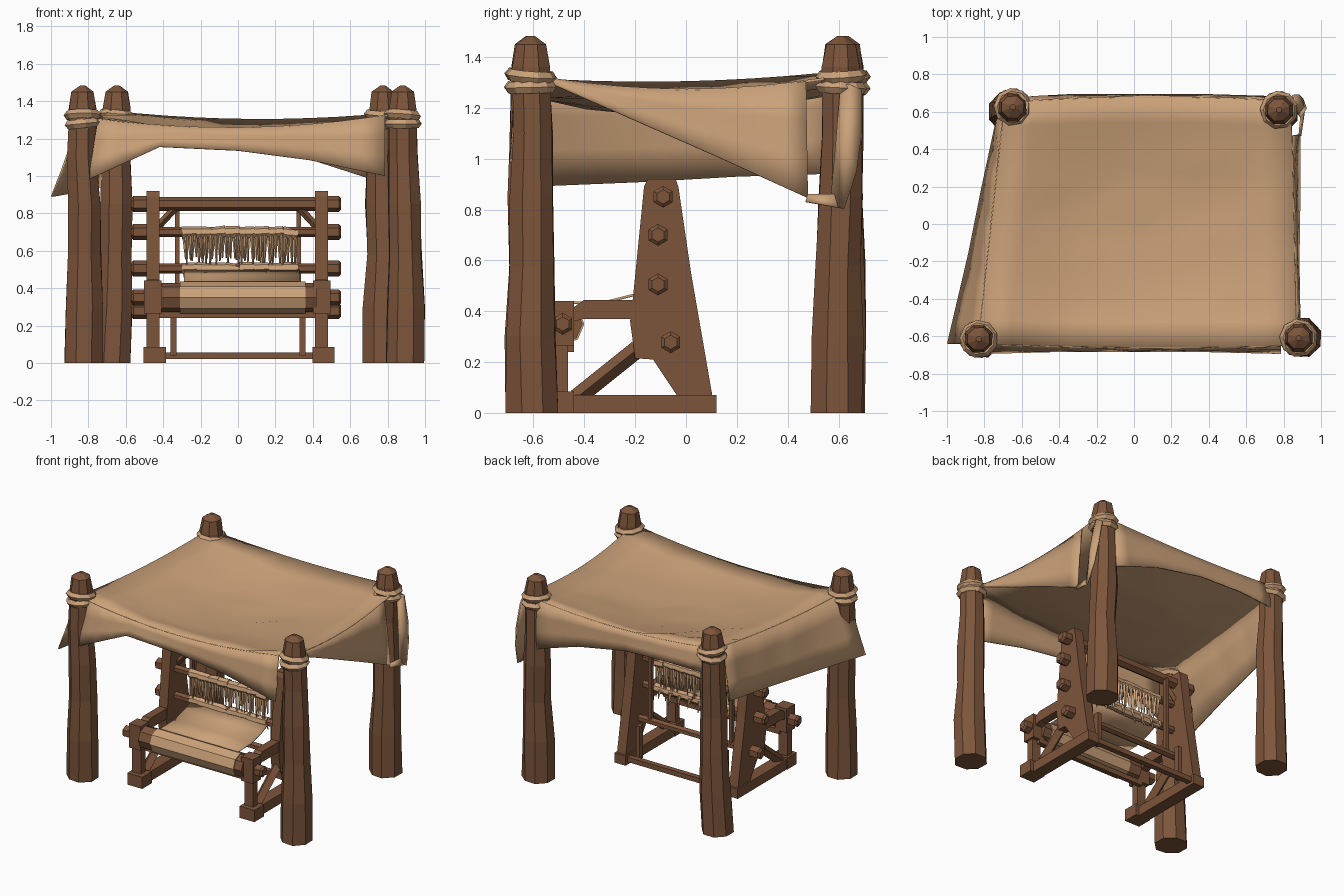
import bpy, bmesh, math, random
from mathutils import Vector, Matrix

if "Cube" in bpy.data.objects:
    bpy.data.objects.remove(bpy.data.objects["Cube"])
random.seed(4)

def material(name, col):
    m = bpy.data.materials.new(name)
    m.diffuse_color = (*col, 1)
    m.use_nodes = True
    m.node_tree.nodes["Principled BSDF"].inputs["Base Color"].default_value = m.diffuse_color
    return m
WOOD = material("brown wood", (0.205, 0.091, 0.044))
CLOTH = material("tan cloth", (0.60, 0.36, 0.193))

def finish(bm, name, mat, smooth=False):
    bmesh.ops.recalc_face_normals(bm, faces=bm.faces)
    me = bpy.data.meshes.new(name)
    bm.to_mesh(me)
    bm.free()
    me.materials.append(mat)
    for p in me.polygons:
        p.use_smooth = smooth
    ob = bpy.data.objects.new(name, me)
    bpy.context.collection.objects.link(ob)
    return ob

def loft(rings, name, mat):
    bm = bmesh.new()
    rs = [[bm.verts.new(p) for p in r] for r in rings]
    n = len(rs[0])
    for a, b in zip(rs, rs[1:]):
        for i in range(n):
            bm.faces.new((a[i], a[(i + 1) % n], b[(i + 1) % n], b[i]))
    bm.faces.new(rs[0])
    bm.faces.new(rs[-1])
    return finish(bm, name, mat)

def bar(name, p, q, r, n=6, mat=WOOD, r2=None):
    p, q = Vector(p), Vector(q)
    d = q - p
    bm = bmesh.new()
    bmesh.ops.create_cone(bm, cap_ends=True, segments=n, radius1=r, radius2=r if r2 is None else r2, depth=d.length,
                          matrix=Matrix.Translation((p + q) / 2) @ d.to_track_quat('Z', 'Y').to_matrix().to_4x4())
    return finish(bm, name, mat)

def box(name, x0, x1, y0, y1, z0, z1, mat=WOOD):
    bm = bmesh.new()
    bmesh.ops.create_cube(bm, size=1)
    for v in bm.verts:
        v.co = ((x0 + x1) / 2 + v.co.x * (x1 - x0), (y0 + y1) / 2 + v.co.y * (y1 - y0),
                (z0 + z1) / 2 + v.co.z * (z1 - z0))
    return finish(bm, name, mat)

def plate(name, prof, x0, x1):
    return loft([[(x, y, z) for y, z in prof] for x in (x0, x1)], name, WOOD)

# four hewn posts with blunt pointed heads and rope lashings
POSTS = {"front_left": ((-0.825, -0.605), (-0.83, -0.615)), "front_right": ((0.893, -0.605), (0.88, -0.61)),
         "back_left": ((-0.675, 0.6), (-0.648, 0.625)), "back_right": ((0.77, 0.595), (0.775, 0.61))}
LEVELS = [(0, .11), (.3, .107), (.58, .094), (.85, .093), (1.1, .084), (1.36, .08), (1.45, .064), (1.483, .015)]
for key, (b, t) in POSTS.items():
    rings = []
    for z, r in LEVELS:
        f = z / 1.48
        w = 0.008 if 0 < z < 1.3 else 0
        cx = b[0] + (t[0] - b[0]) * f + random.uniform(-w, w)
        cy = b[1] + (t[1] - b[1]) * f + random.uniform(-w, w)
        rings.append([(cx + r * random.uniform(.95, 1.04) * math.cos(math.tau * (i + .5) / 8),
                       cy + r * random.uniform(.95, 1.04) * math.sin(math.tau * (i + .5) / 8), z) for i in range(8)])
    loft(rings, key + "_post", WOOD)
    for k, z in enumerate((1.28, 1.325)):
        bpy.ops.mesh.primitive_torus_add(major_segments=9, minor_segments=5, major_radius=.078, minor_radius=.025,
                                         location=(t[0], t[1], z),
                                         rotation=(random.uniform(-.12, .12), random.uniform(-.12, .12), k))
        rope = bpy.context.object
        rope.name = key + "_rope"
        rope.data.materials.append(CLOTH)

# sagging canopy surface as a function of u (x) and v (y)
FL, FR = Vector((-.835, -.64, 1.315)), Vector((.87, -.65, 1.335))
BL, BR = Vector((-.69, .65, 1.345)), Vector((.84, .655, 1.335))
def canopy(u, v):
    p = FL.lerp(FR, u).lerp(BL.lerp(BR, u), v)
    su, sv = 4 * u * (1 - u), 4 * v * (1 - v)
    p.z -= su * (.07 - .03 * v) + sv * (.03 + .035 * u) + .045 * su * sv
    p.y += su * (.04 * v - .015)
    return p

def sheet(rows, name):
    bm = bmesh.new()
    g = [[bm.verts.new(p) for p in r] for r in rows]
    for a, b in zip(g, g[1:]):
        for i in range(len(a) - 1):
            bm.faces.new((a[i], a[i + 1], b[i + 1], b[i]))
    ob = finish(bm, name, CLOTH, True)
    s = ob.modifiers.new("thickness", 'SOLIDIFY')
    s.thickness, s.offset = .01, 0
    return ob

N = 10
rows = [[canopy(i / N, j / N) for i in range(N + 1)] for j in range(N + 1)]
for r in rows[1:-1]:
    for p in r[1:-1]:
        p.z += random.uniform(-.014, .014)
sheet(rows, "canopy_top")

# hanging flaps: top edge follows the canopy, hem follows a few points
def flap(name, edge, hem, out):
    n, top, bottom = 12, [], []
    for i in range(n + 1):
        t = i / n
        top.append(canopy(*edge(t)))
        k = min(int(t * (len(hem) - 1)), len(hem) - 2)
        bottom.append(Vector(hem[k]).lerp(Vector(hem[k + 1]), t * (len(hem) - 1) - k))
    rows = [top]
    for f in (.33, .66, 1):
        rows.append([a.lerp(b, f) + Vector(out) * (random.uniform(-.008, .008) if f < 1 else 0)
                     for a, b in zip(top, bottom)])
    sheet(rows, name)

flap("front_flap", lambda t: (.05 + .9 * t, 0),
     [(-.8, -.69, .98), (-.42, -.68, 1.155), (0, -.68, 1.135), (.38, -.68, 1.085), (.785, -.69, 1.0)], (0, 1, 0))
flap("back_flap", lambda t: (.05 + .9 * t, 1),
     [(-.6, .675, 1.16), (-.34, .69, 1.17), (0, .69, 1.16), (.38, .69, 1.09), (.72, .68, .98)], (0, 1, 0))
flap("left_flap", lambda t: (0, .95 * t),
     [(-.995, -.64, .89), (-.88, -.15, .91), (-.81, .2, .93), (-.735, .55, .94)], (1, 0, 0))
flap("right_flap", lambda t: (1, .08 + .78 * t),
     [(.885, -.52, 1.29), (.88, -.2, 1.15), (.885, .14, 1.0), (.885, .48, .845)], (1, 0, 0))
# loose corner of cloth folded round the back right post
sheet([[(.85, .61, 1.29), (.865, .65, 1.29), (.85, .69, 1.27)], [(.875, .59, 1.05), (.905, .63, 1.05), (.88, .69, 1.1)],
       [(.89, .57, .83), (.92, .62, .80), (.90, .67, .95)]], "corner_fold")
sheet([[(.885, .48, .86), (.895, .59, .86)], [(.89, .47, .83), (.91, .61, .805)]], "fold_hem")

# loom side frames
UPRIGHT = [(-.15, .92), (-.04, .92), (-.03, .89), (.02, .55), (.105, .06), (-.03, .06), (-.13, .21), (-.2, .215),
           (-.22, .36), (-.21, .44), (-.165, .89)]
ARM = [(-.44, .36), (-.40, .37), (-.21, .37), (-.19, .445), (-.40, .445), (-.45, .41)]
for side, x0, x1 in (("left", -.49, -.42), ("right", .412, .482)):
    s = -1 if x0 < 0 else 1
    m = (x0 + x1) / 2
    plate(side + "_upright", UPRIGHT, x0, x1)
    plate(side + "_arm", ARM, x0 + .005, x1 - .005)
    box(side + "_beam_block", x0 - .012, x1 + .012, -.535, -.44, .265, .44)
    box(side + "_front_leg", m - .035, m + .035, -.515, -.465, .05, .28)
    box(side + "_foot", m - .045, m + .045, -.5, .12, 0, .07)
    box(side + "_foot_block", m - .05, m + .07, -.55, -.44, 0, .085)
    bar(side + "_strut", (m, -.43, .06), (m, -.18, .26), .035, 4)
    bar(side + "_corner_brace", (m, -.09, .7), (m - s * .12, -.09, .83), .02, 4)
    box(side + "_inner_rod", s * .325 - .012, s * .325 + .012, -.075, -.045, .28, .84)
    box(side + "_low_rod", s * .345 - .015, s * .345 + .015, .02, .06, .04, .28)

# cross bars with knobbed ends
for name, y, z, r in (("top_beam", -.09, .85, .038), ("heddle_bar", -.11, .70, .027),
                      ("lower_heddle_bar", -.11, .505, .027), ("back_beam", -.06, .278, .026),
                      ("front_beam", -.485, .35, .032)):
    bar(name, (-.53, y, z), (.51, y, z), r)
    for side, s, xe in (("left", -1, -.49), ("right", 1, .47)):
        bar(f"{name}_{side}_knob", (xe, y, z), (xe + s * .07, y, z), .043)
        bar(f"{name}_{side}_tip", (xe + s * .07, y, z), (xe + s * .082, y, z), .043, 6, WOOD, .028)
box("low_stretcher", -.44, .44, .06, .1, .02, .055)
box("lower_rail", -.44, .44, -.47, -.44, .24, .275)

# cloth roll and woven cloth
bar("roll_core", (-.41, -.485, .35), (.42, -.485, .35), .078, 8)
bar("cloth_roll", (-.31, -.485, .35), (.36, -.485, .35), .085, 8, CLOTH)
sheet([[(x, y, z) for x in (-.29, 0, .33)] for y, z in ((-.47, .432), (-.32, .435), (-.2, .465), (-.12, .5))], "woven_cloth")

# ragged loops of yarn wrapped round the heddle bars
for z in (.695, .505):
    for i in range(8):
        x = -.3 + i * .0775
        bar("yarn_wrap", (x, -.11, z), (x + .0775, -.11, z + random.uniform(-.008, .008)),
            random.uniform(.029, .036), 7, CLOTH, random.uniform(.027, .034))

# warp threads: ragged tapering strands
for i in range(46):
    x = -.29 + .6 * i / 45 + random.uniform(-.005, .005)
    y = -.11 + (-.018 if i % 2 else .018)
    z = random.uniform(.5, .57)
    bar("warp_thread", (x, y, .69), (x + random.uniform(-.008, .008), y, z), .012, 4, CLOTH, .004)
    if i % 3 == 0:
        bar("lower_thread", (x, y + .01, .51), (x, y + .03, random.uniform(.42, .46)), .012, 4, CLOTH, .003)
